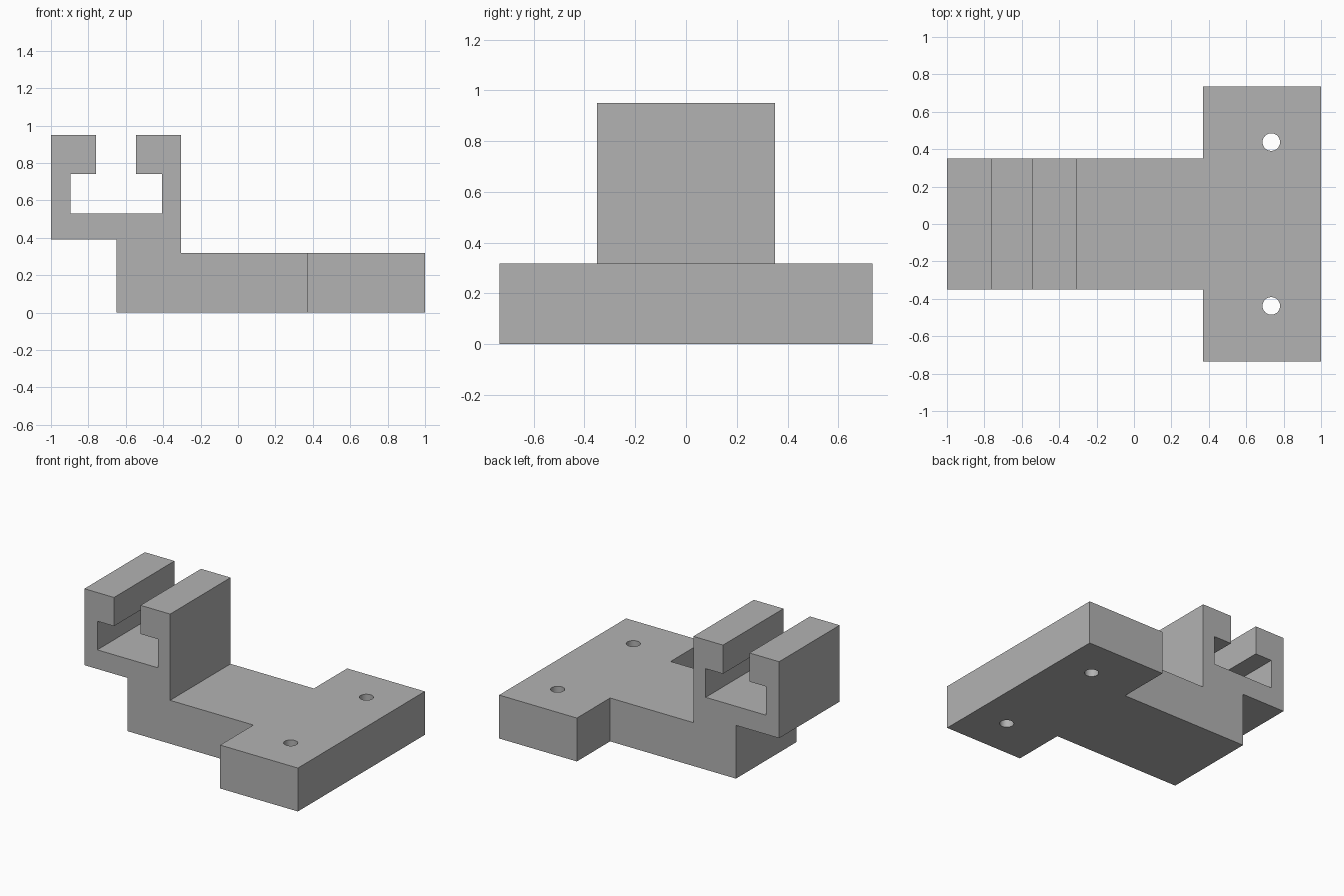
import bpy, bmesh
from mathutils import Vector

cube = bpy.data.objects.get("Cube")
if cube:
    bpy.data.objects.remove(cube, do_unlink=True)

grey = bpy.data.materials.new("grey")
grey.use_nodes = True
colour = (0.45, 0.45, 0.45, 1)
grey.diffuse_color = colour
grey.node_tree.nodes["Principled BSDF"].inputs["Base Color"].default_value = colour


def new_object(name, bm):
    bmesh.ops.recalc_face_normals(bm, faces=bm.faces)
    mesh = bpy.data.meshes.new(name)
    bm.to_mesh(mesh)
    bm.free()
    mesh.materials.append(grey)
    obj = bpy.data.objects.new(name, mesh)
    bpy.context.collection.objects.link(obj)
    return obj


def extrude_profile(name, points, direction):
    bm = bmesh.new()
    face = bm.faces.new([bm.verts.new(p) for p in points])
    ext = bmesh.ops.extrude_face_region(bm, geom=[face], use_keep_orig=True)
    moved = [g for g in ext["geom"] if isinstance(g, bmesh.types.BMVert)]
    bmesh.ops.translate(bm, verts=moved, vec=Vector(direction))
    return new_object(name, bm)


def combine(target, tool, operation):
    mod = target.modifiers.new(tool.name, "BOOLEAN")
    mod.operation, mod.solver, mod.object = operation, "EXACT", tool
    bpy.context.view_layer.objects.active = target
    bpy.ops.object.modifier_apply(modifier=mod.name)
    bpy.data.objects.remove(tool, do_unlink=True)


thick, arm_half, plate_half = 0.318, 0.35, 0.735
joint_x = 0.37

# Arm with the slotted holder at its end
side = [(-1, .39), (-.65, .39), (-.65, 0), (joint_x, 0), (joint_x, thick),
        (-.305, thick), (-.305, .95), (-.545, .95), (-.545, .74), (-.405, .74),
        (-.405, .53), (-.895, .53), (-.895, .74), (-.76, .74), (-.76, .95), (-1, .95)]
bracket = extrude_profile("slotted_bracket", [(x, -arm_half, z) for x, z in side],
                          (0, 2 * arm_half, 0))

# Mounting plate across the end of the arm
plate = extrude_profile("mounting_plate",
                        [(joint_x, -plate_half, 0), (1, -plate_half, 0),
                         (1, plate_half, 0), (joint_x, plate_half, 0)],
                        (0, 0, thick))
combine(bracket, plate, "UNION")

# Screw holes
for sign in (-1, 1):
    bm = bmesh.new()
    bmesh.ops.create_cone(bm, cap_ends=True, segments=32, radius1=.047,
                          radius2=.047, depth=1)
    bmesh.ops.translate(bm, verts=bm.verts, vec=(.734, sign * .438, 0))
    hole = new_object("screw_hole", bm)
    hole.hide_render = True
    combine(bracket, hole, "DIFFERENCE")

# Smooth hole walls, sharp edges elsewhere
bracket.select_set(True)
bpy.context.view_layer.objects.active = bracket
bpy.ops.object.shade_smooth_by_angle()
